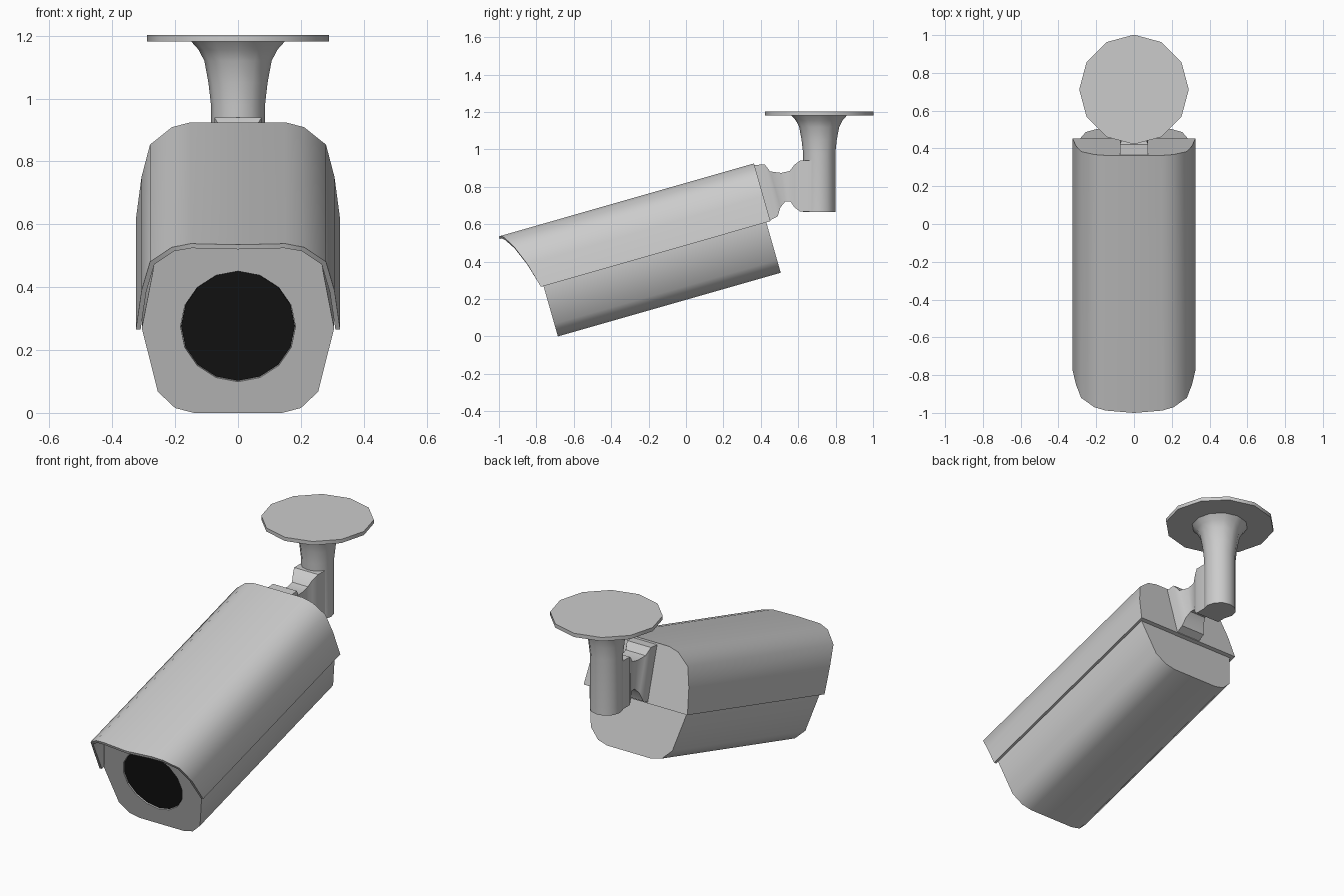
import bpy, bmesh, math

if "Cube" in bpy.data.objects:
    bpy.data.objects.remove(bpy.data.objects["Cube"])

TILT = math.radians(15.95)
C, S = math.cos(TILT), math.sin(TILT)


def tilt(x, u, v):
    """Housing coordinates (across, along, up) to world."""
    return (x, -0.685 + u * C - v * S, u * S + v * C)


def make(name, verts, faces, angle=45):
    me = bpy.data.meshes.new(name)
    me.from_pydata(verts, [], faces)
    bm = bmesh.new()
    bm.from_mesh(me)
    bmesh.ops.recalc_face_normals(bm, faces=bm.faces)
    bm.to_mesh(me)
    bm.free()
    ob = bpy.data.objects.new(name, me)
    bpy.context.collection.objects.link(ob)
    if angle:
        bpy.ops.object.select_all(action='DESELECT')
        ob.select_set(True)
        bpy.context.view_layer.objects.active = ob
        bpy.ops.object.shade_smooth_by_angle(angle=math.radians(angle))
    return ob


def loft(name, rings, angle=45):
    """Skin closed rings of equal size and cap both ends."""
    n = len(rings[0])
    verts = [p for r in rings for p in r]
    faces = [(k * n + i, k * n + (i + 1) % n, (k + 1) * n + (i + 1) % n, (k + 1) * n + i)
             for k in range(len(rings) - 1) for i in range(n)]
    faces += [tuple(range(n)), tuple(range(len(verts) - n, len(verts)))]
    return make(name, verts, faces, angle)


def circle(r, n):
    return [(r * math.sin(2 * math.pi * i / n), r * math.cos(2 * math.pi * i / n))
            for i in range(n)]


# Camera body: half section mirrored, run along the tilted axis
half = [(0.14, 0), (0.20, 0.016), (0.255, 0.07), (0.306, 0.28),
        (0.262, 0.515), (0.20, 0.568), (0.145, 0.58)]
section = half + [(-x, v) for x, v in reversed(half)]
body = loft("camera_body", [[tilt(x, u, v) for x, v in section] for u in (0, 1.239)])

# Shallow round recess in the front, with a dark lens inside
LENS_V = 0.286
cutter = loft("lens_cutter", [[tilt(x, u, LENS_V + v) for x, v in circle(0.183, 16)]
                              for u in (-0.05, 0.012)], 0)
cutter.hide_render = True
cutter.hide_viewport = True
cut = body.modifiers.new("lens_recess", 'BOOLEAN')
cut.object = cutter
cut.solver = 'EXACT'
lens = loft("lens", [[tilt(x, u, LENS_V + v) for x, v in circle(0.181, 16)]
                     for u in (0.006, 0.02)], 0)
black = bpy.data.materials.new("lens_black")
black.diffuse_color = (0.008, 0.008, 0.008, 1)
black.use_nodes = True
black.node_tree.nodes["Principled BSDF"].inputs["Base Color"].default_value = black.diffuse_color
lens.data.materials.append(black)

# Sun shield: outer (x, v), inner (x, v), and front edge position u
rim = [(0.325, 0.28, 0.310, 0.28, -0.014), (0.307, 0.42, 0.292, 0.415, -0.052),
       (0.28, 0.527, 0.266, 0.518, -0.094), (0.21, 0.585, 0.203, 0.572, -0.129),
       (0.15, 0.601, 0.147, 0.586, -0.143), (0, 0.601, 0, 0.586, -0.156)]
rim += [(-a, b, -c, d, u) for a, b, c, d, u in reversed(rim[:-1])]
n = len(rim)
verts = [tilt(a, u, b) for a, b, c, d, u in rim]
verts += [tilt(a, 1.262, b) for a, b, c, d, u in rim]
verts += [tilt(c, 1.241, d) for a, b, c, d, u in rim]
verts += [tilt(c, u, d) for a, b, c, d, u in rim]
faces = []
for i in range(n - 1):
    for a, b in ((0, n), (2 * n, 3 * n), (3 * n, 0)):
        faces.append((a + i, a + i + 1, b + i + 1, b + i))
faces += [tuple(range(n, 2 * n)), tuple(range(2 * n, 3 * n)),
          (n, 2 * n - 1, 3 * n - 1, 2 * n)]
faces += [(i, n + i, 2 * n + i, 3 * n + i) for i in (0, n - 1)]
make("sun_shield", verts, faces)

# Waisted joint: top (y, z), bottom (y, z), half width
steps = [(0.355, 0.915, 0.43, 0.61, 0.075), (0.42, 0.92, 0.49, 0.642, 0.075),
         (0.45, 0.882, 0.505, 0.69, 0.062), (0.51, 0.874, 0.53, 0.72, 0.05),
         (0.555, 0.885, 0.56, 0.72, 0.05), (0.58, 0.918, 0.58, 0.69, 0.062),
         (0.61, 0.94, 0.61, 0.667, 0.075), (0.68, 0.94, 0.68, 0.667, 0.075)]
loft("bracket_joint", [[(-w, a, b), (w, a, b), (w, c, d), (-w, c, d)]
                       for a, b, c, d, w in steps], 30)

# Flared post and ceiling plate
POST_Y = 0.712


def lathe(name, profile, sides):
    loft(name, [[(x, POST_Y + y, z) for x, y in circle(r, sides)] for r, z in profile])


lathe("mount_post", [(0.086, 0.665), (0.086, 0.98), (0.094, 1.05),
                     (0.107, 1.12), (0.125, 1.155), (0.15, 1.183)], 12)
lathe("ceiling_plate", [(0.29, 1.182), (0.29, 1.203)], 12)
